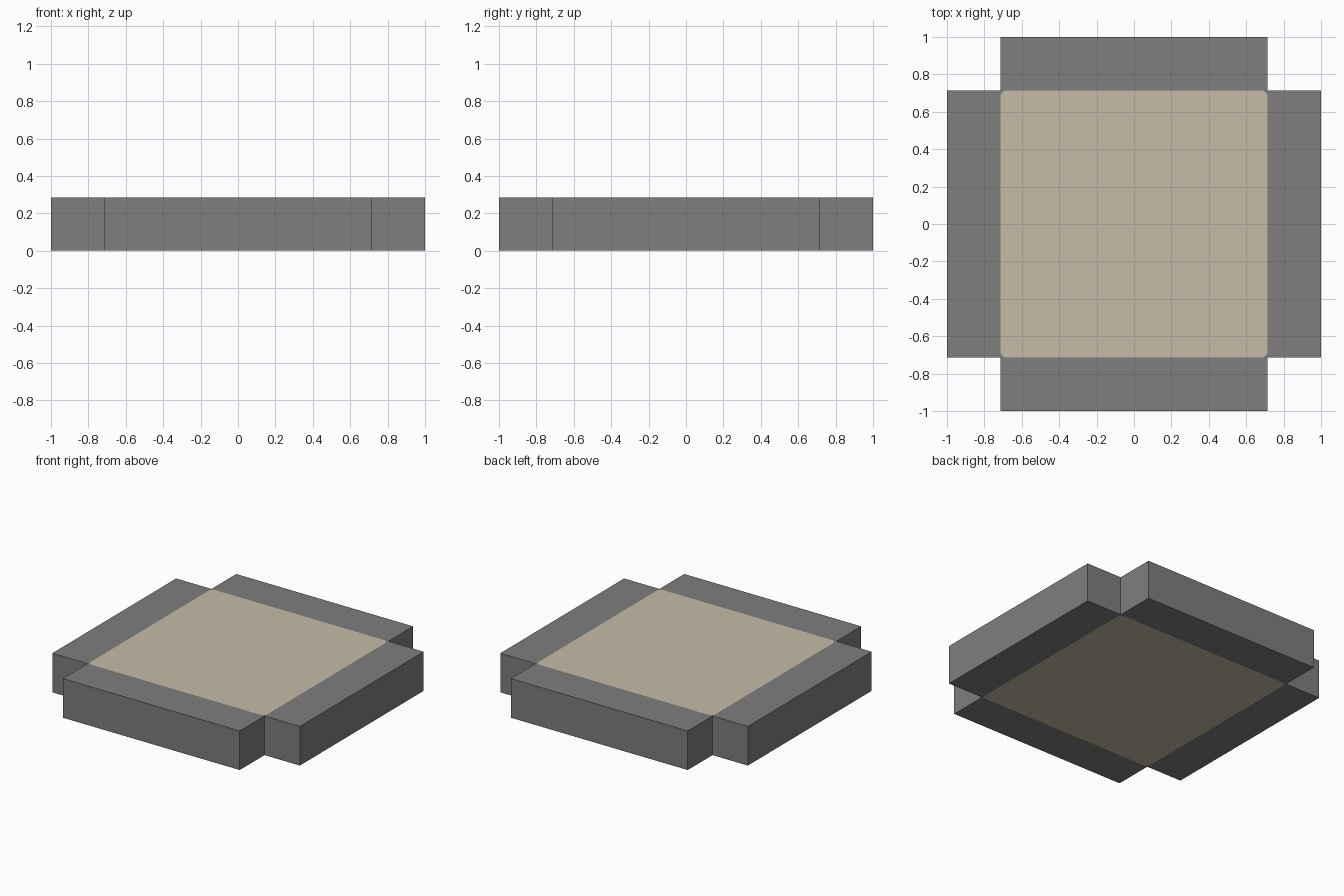
import bpy, bmesh, math
from mathutils import Matrix, Vector

if "Cube" in bpy.data.objects:
    bpy.data.objects.remove(bpy.data.objects["Cube"])

H = 5 / 7       # half width of the centre square
T = 2 / 7       # slab thickness
R = 0.035       # corner radius of the coloured panel


def srgb(*c):
    lin = lambda v: v / 12.92 if v <= 0.04045 else ((v + 0.055) / 1.055) ** 2.4
    return (*[lin(v / 255) for v in c], 1)


def material(name, colour):
    m = bpy.data.materials.new(name)
    m.diffuse_color = colour
    m.use_nodes = True
    m.node_tree.nodes["Principled BSDF"].inputs["Base Color"].default_value = m.diffuse_color
    return m


grey = material("dark_grey", srgb(126, 126, 126))
tan = material("sand_beige", srgb(197, 187, 166))

bm = bmesh.new()


def face(points, mat):
    f = bm.faces.new([bm.verts.new(p) for p in points])
    f.material_index = mat


# panel edge on the +x side: half of each rounded corner, from +y down to -y
c = H - R
half_arc = [(c + R * math.cos(a), c + R * math.sin(a))
            for a in (math.pi / 4, math.pi / 8, 0)]
edge = [Vector((x, y, 0)) for x, y in half_arc]
edge += [Vector((x, -y, 0)) for x, y in reversed(half_arc)]

# four grey arms around the panel
arm = [Vector(p) for p in ((H, -H, 0), (1, -H, 0), (1, H, 0), (H, H, 0))] + edge
panel = []
for i in range(4):
    rot = Matrix.Rotation(i * math.pi / 2, 3, 'Z')
    face([rot @ p for p in arm], 0)
    panel += [rot @ p for p in reversed(edge[1:])]

# beige centre panel, visible on top and bottom
face(panel, 1)
bmesh.ops.remove_doubles(bm, verts=bm.verts[:], dist=1e-4)

# thicken the flat cross into a slab
ext = bmesh.ops.extrude_face_region(bm, geom=bm.faces[:], use_keep_orig=True)
top = [g for g in ext["geom"] if isinstance(g, bmesh.types.BMVert)]
bmesh.ops.translate(bm, verts=top, vec=(0, 0, T))
for f in bm.faces:
    f.normal_update()
    if abs(f.normal.z) < 0.5:
        f.material_index = 0
bmesh.ops.recalc_face_normals(bm, faces=bm.faces[:])

mesh = bpy.data.meshes.new("cross_slab")
bm.to_mesh(mesh)
bm.free()
mesh.materials.append(grey)
mesh.materials.append(tan)
slab = bpy.data.objects.new("cross_slab", mesh)
bpy.context.collection.objects.link(slab)
